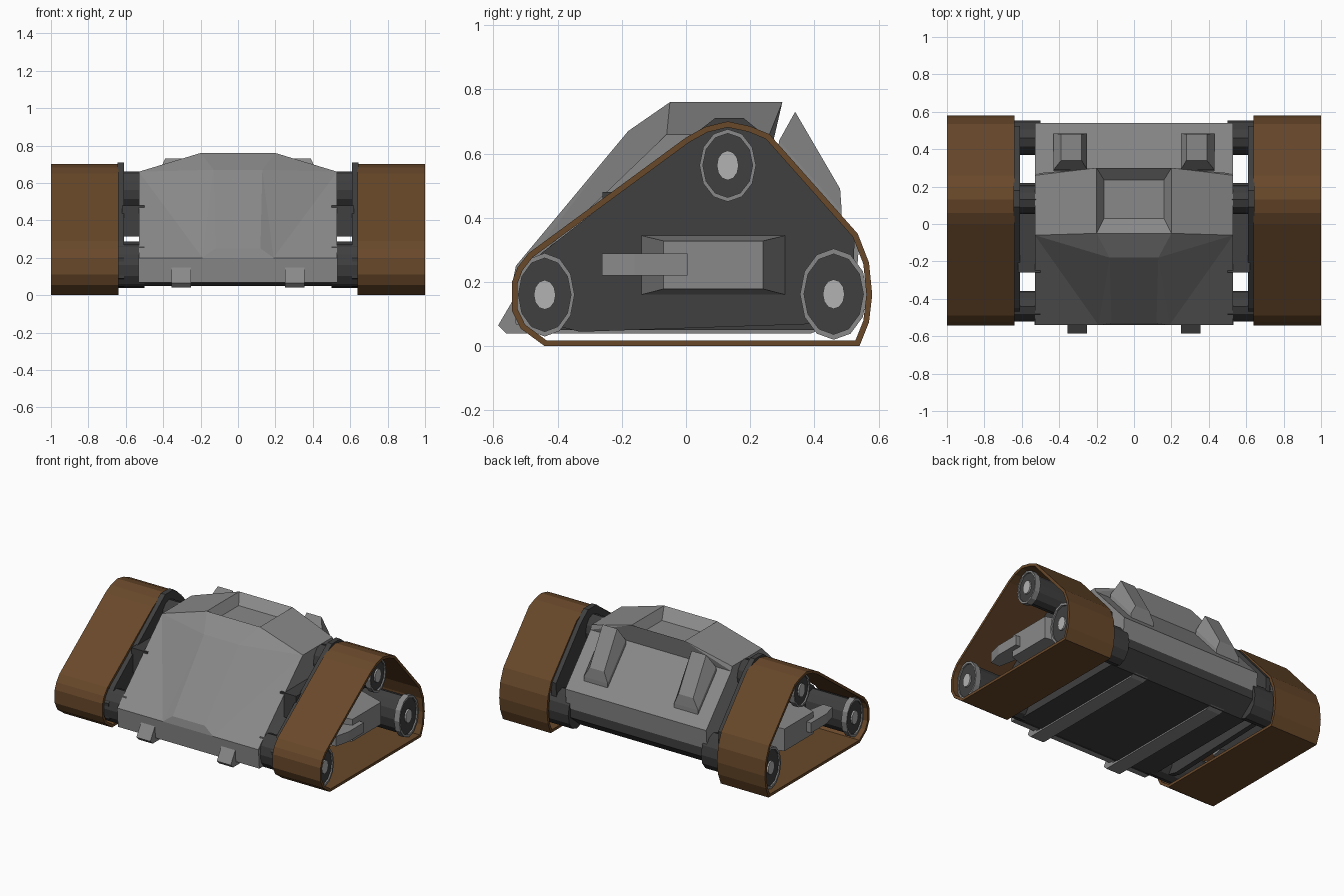
import bpy, bmesh, math
from mathutils import Vector

if "Cube" in bpy.data.objects:
    bpy.data.objects.remove(bpy.data.objects["Cube"])

def material(name, rgb):
    m = bpy.data.materials.new(name)
    m.diffuse_color = (*rgb, 1)
    m.use_nodes = True
    m.node_tree.nodes["Principled BSDF"].inputs["Base Color"].default_value = m.diffuse_color
    return m

BROWN = material("track_brown", (0.14, 0.065, 0.023))
DARK = material("dark_metal", (0.05, 0.05, 0.05))
GREY = material("body_grey", (0.25, 0.25, 0.25))
LIGHT = material("hub_grey", (0.45, 0.45, 0.45))

def finish(name, bm, mat, mirror=False):
    bmesh.ops.recalc_face_normals(bm, faces=bm.faces)
    me = bpy.data.meshes.new(name)
    bm.to_mesh(me)
    bm.free()
    ob = bpy.data.objects.new(name, me)
    bpy.context.collection.objects.link(ob)
    me.materials.append(mat)
    if mirror:
        ob.modifiers.new("Mirror", 'MIRROR').use_mirror_merge = False
    return ob

def loft(name, rings, mat, mirror=False, closed=False):
    """Bridge equal-length loops of 3D points; cap the ends, or close the ring."""
    bm = bmesh.new()
    vs = [[bm.verts.new(p) for p in r] for r in rings]
    n = len(rings[0])
    pairs = list(zip(vs, vs[1:] + vs[:1])) if closed else list(zip(vs, vs[1:]))
    for r, s in pairs:
        for i in range(n):
            bm.faces.new((r[i], r[(i + 1) % n], s[(i + 1) % n], s[i]))
    if not closed:
        bm.faces.new(vs[0])
        bm.faces.new(vs[-1])
    return finish(name, bm, mat, mirror)

def prism(name, yz, x0, x1, mat, mirror=False):
    return loft(name, [[(x, y, z) for y, z in yz] for x in (x0, x1)], mat, mirror)

def rect(y0, y1, z0, z1):
    return [(y0, z0), (y1, z0), (y1, z1), (y0, z1)]

def ellipse(c, r, n=12):
    return [(c[0] + r[0] * math.cos(2 * math.pi * i / n),
             c[1] + r[1] * math.sin(2 * math.pi * i / n)) for i in range(n)]

def inset(pts, t):
    out = []
    for i, p in enumerate(pts):
        a, b, c = Vector(pts[i - 1]), Vector(p), Vector(pts[(i + 1) % len(pts)])
        d, e = (b - a).normalized(), (c - b).normalized()
        n1, n2 = Vector((-d.y, d.x)), Vector((-e.y, e.x))
        out.append(tuple(b + (n1 + n2) * t / (1 + n1.dot(n2))))
    return out

def tube(name, outer, inner, x0, x1, mat):
    at = lambda pts, x: [(x, y, z) for y, z in pts]
    return loft(name, [at(outer, x0), at(outer, x1), at(inner, x1), at(inner, x0)],
                mat, True, closed=True)

# Faceted hull: lower-case letters are right-hand points, upper-case their mirror
P = dict(a=(.20, -.05, .76), b=(.13, -.18, .67), c=(.12, -.53, .25), d=(.19, -.54, .2),
         e=(.53, -.06, .66), f=(.53, -.54, .2), g=(.20, .30, .76), h=(.53, .26, .66),
         i=(.53, .27, .63), j=(.53, .54, .33), k=(.53, .53, .2),
         p=(.16, .03, .70), q=(.16, .235, .70))
bm = bmesh.new()
V = {}
for key, (x, y, z) in P.items():
    V[key] = bm.verts.new((x, y, z))
    V[key.upper()] = bm.verts.new((-x, y, z))
for f in "abe bde bcd edf aehg efkjih ghi apqg".split():
    bm.faces.new([V[s] for s in f])
    bm.faces.new([V[s] for s in f.swapcase()])
for f in "aABb bBCc cCDd gGIi iIJj jJKk kKFDdf pPQq aAPp gGQq".split():
    bm.faces.new([V[s] for s in f])
finish("hull", bm, GREY)

# Belly and front bumper
prism("belly", [(-.5, .2), (-.52, .08), (-.45, .05), (.42, .05), (.53, .14), (.53, .205)],
      -.53, .53, DARK)
prism("front_bumper", [(-.54, .2), (-.53, .068), (-.46, .068), (-.46, .2)], -.532, .532, GREY)

# Skid rails under the belly with raised front feet
prism("skid_rail", [(-.585, .065), (-.56, .04), (.39, .04), (.43, .056), (-.5, .056),
                    (-.5, .15), (-.535, .15)], .25, .355, GREY, True)

# Tapered fins on the rear deck
loft("rear_fin", [
    [(.25, .285, .60), (.43, .285, .60), (.43, .485, .38), (.25, .485, .38)],
    [(.25, .29, .64), (.43, .29, .64), (.43, .485, .42), (.25, .485, .42)],
    [(.28, .34, .73), (.39, .34, .73), (.39, .48, .49), (.28, .48, .49)]], GREY, True)

# Side plates and the blocks joining them to the hull
prism("side_plate", [(-.33, .045), (.42, .07), (.52, .16), (.525, .34), (.26, .645), (.18, .71),
                     (.09, .71), (-.45, .29), (-.52, .2), (-.51, .09)], .61, .645, DARK, True)
prism("side_link", rect(-.26, .22, .315, .48), .5, .62, DARK, True)

# Track belts
belt = [(-.44, 0), (.54, 0), (.57, .075), (.58, .16), (.57, .26), (.535, .35), (.26, .66),
        (.2, .685), (.13, .70), (.06, .683), (0, .65), (-.49, .29), (-.525, .245),
        (-.542, .2), (-.542, .11), (-.515, .055)]
tube("track_belt", belt, inset(belt, .018), .64, 1.0, BROWN)

# Rollers: dark barrel, grey rim, light hub
for name, c, r in (("front", (-.44, .16), (.093, .13)),
                   ("top", (.13, .563), (.088, .113)),
                   ("rear", (.46, .162), (.105, .142))):
    core = ellipse(c, (r[0] * .88, r[1] * .88))
    prism(name + "_roller", core, .5, .955, DARK, True)
    tube(name + "_roller_rim", ellipse(c, r), core, .925, .965, GREY)
    prism(name + "_roller_hub", ellipse(c, (.034, .046)), .94, .965, LIGHT, True)

# Tapered bracket on each side plate with a forward arm
loft("side_bracket", [[(x, y, z) for y, z in r] for x, r in (
    (.64, rect(-.14, .31, .16, .345)), (.91, rect(-.07, .24, .178, .328)))], GREY, True)
loft("bracket_arm", [[(x0, y, .22), (x1, y, .22), (x1, y, .288), (x0, y, .288)]
     for y, x0, x1 in ((-.262, .85, .92), (-.16, .83, .945), (.005, .83, .945))], GREY, True)
